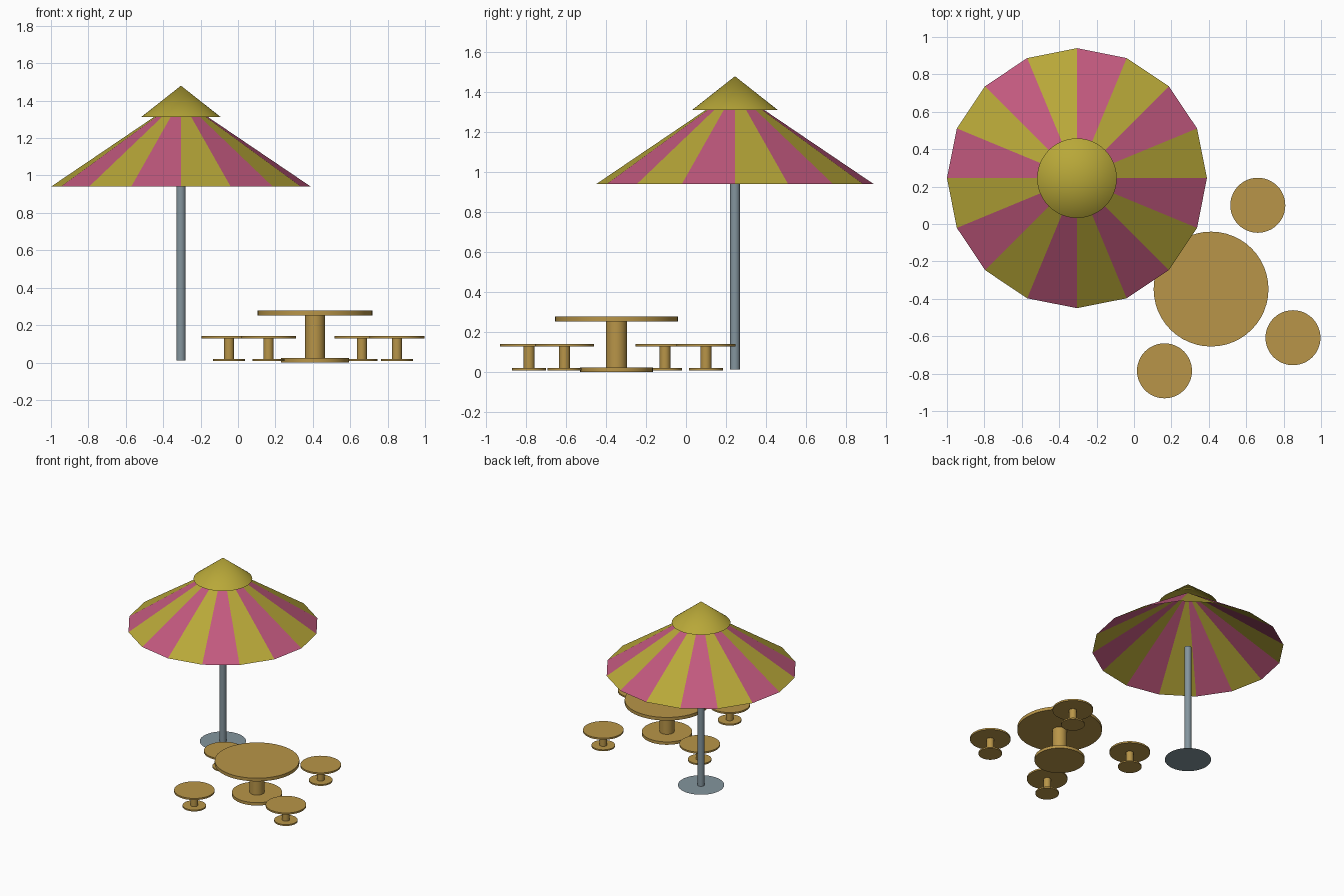
import bpy, bmesh, math

if "Cube" in bpy.data.objects:
    bpy.data.objects.remove(bpy.data.objects["Cube"])


def material(name, rgb):
    m = bpy.data.materials.new(name)
    m.diffuse_color = (*rgb, 1)
    m.use_nodes = True
    m.node_tree.nodes["Principled BSDF"].inputs["Base Color"].default_value = m.diffuse_color
    return m


WOOD = material("wood", (0.48, 0.30, 0.065))
YELLOW = material("yellow_cloth", (0.48, 0.39, 0.04))
PINK = material("pink_cloth", (0.54, 0.10, 0.21))
METAL = material("metal", (0.23, 0.30, 0.34))


def finish(bm, name, mats, loc, smooth=True):
    mesh = bpy.data.meshes.new(name)
    bm.to_mesh(mesh)
    bm.free()
    for m in mats:
        mesh.materials.append(m)
    ob = bpy.data.objects.new(name, mesh)
    bpy.context.collection.objects.link(ob)
    ob.location = loc
    if smooth:
        bpy.ops.object.select_all(action='DESELECT')
        ob.select_set(True)
        bpy.context.view_layer.objects.active = ob
        bpy.ops.object.shade_smooth_by_angle(angle=math.radians(35))
    return ob


def cylinder(name, x, y, z0, z1, r, mat, r_top=None, caps=True, segments=48):
    bm = bmesh.new()
    bmesh.ops.create_cone(bm, cap_ends=caps, segments=segments, radius1=r,
                          radius2=r if r_top is None else r_top, depth=z1 - z0)
    return finish(bm, name, [mat], (x, y, (z0 + z1) / 2))


# Parasol
PX, PY = -0.305, 0.245
cylinder("parasol_pole", PX, PY, 0.012, 0.95, 0.025, METAL, segments=32)

# Flat foot plate
bm = bmesh.new()
bmesh.ops.create_circle(bm, cap_ends=True, segments=48, radius=0.168)
finish(bm, "parasol_foot", [METAL], (PX, PY, 0.012), smooth=False)

# Canopy: sixteen flat striped panels meeting at the apex
bm = bmesh.new()
SIDES, RADIUS = 16, 0.695
apex = bm.verts.new((0, 0, 0.47))
rim = [bm.verts.new((RADIUS * math.cos(2 * math.pi * k / SIDES),
                     RADIUS * math.sin(2 * math.pi * k / SIDES), 0))
       for k in range(SIDES)]
for k in range(SIDES):
    face = bm.faces.new((rim[k], rim[(k + 1) % SIDES], apex))
    face.material_index = k % 2
finish(bm, "parasol_canopy", [YELLOW, PINK], (PX, PY, 0.94), smooth=False)

# Open cone cap over the canopy
cylinder("parasol_cap", PX, PY, 1.312, 1.48, 0.213, YELLOW, r_top=0, caps=False)

# Table
TX, TY = 0.412, -0.348
cylinder("table_base", TX, TY, 0, 0.023, 0.182, WOOD)
cylinder("table_column", TX, TY, 0.023, 0.252, 0.053, WOOD)
cylinder("table_top", TX, TY, 0.252, 0.277, 0.307, WOOD)

# Stools around the table
stools = [(0.662, 0.10), (0.85, -0.608), (0.163, -0.785), (-0.048, -0.105)]
for i, (x, y) in enumerate(stools, 1):
    cylinder(f"stool_{i}_base", x, y, 0.008, 0.019, 0.085, WOOD)
    cylinder(f"stool_{i}_column", x, y, 0.019, 0.128, 0.027, WOOD)
    cylinder(f"stool_{i}_seat", x, y, 0.128, 0.141, 0.147, WOOD)
